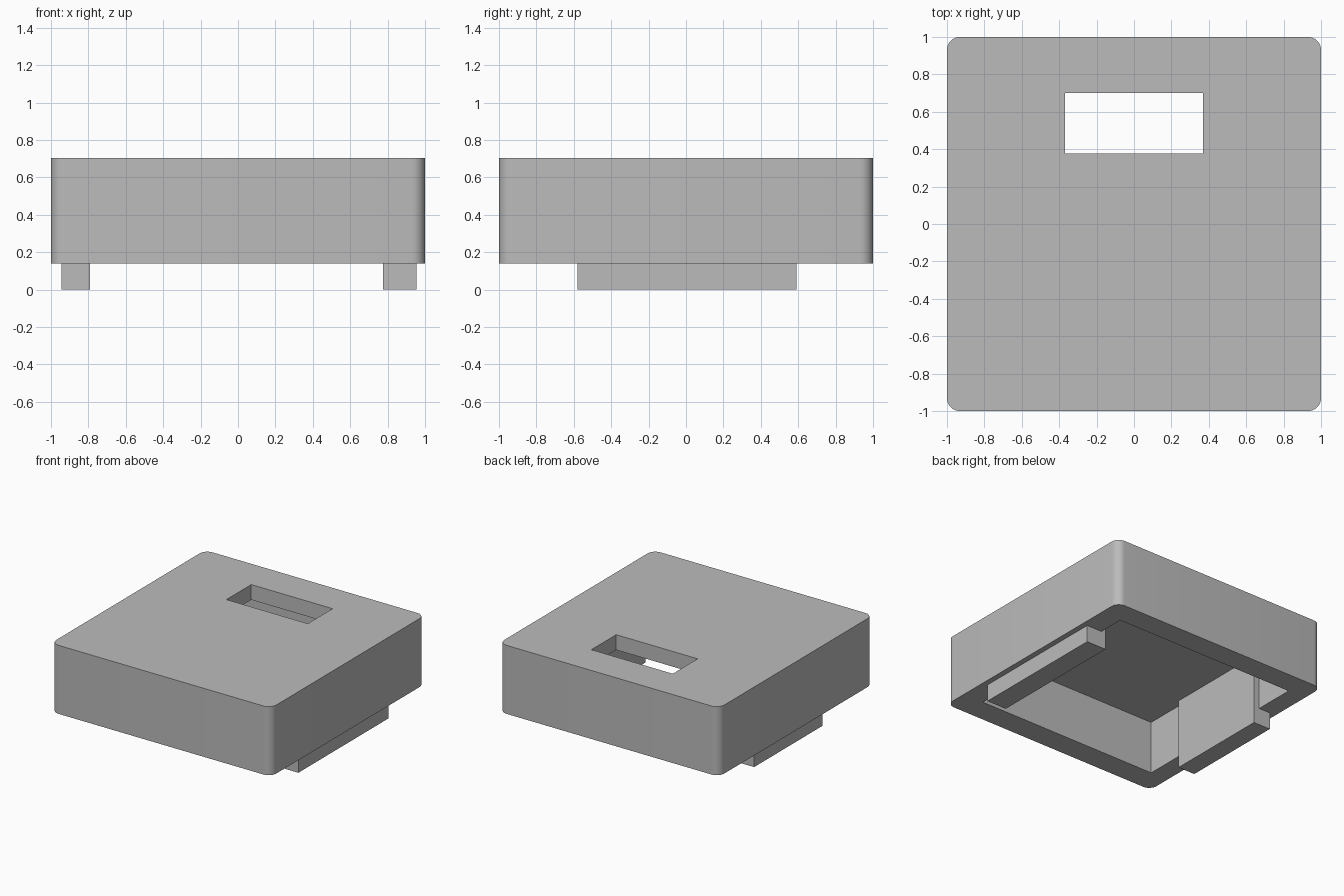
import bpy
import bmesh
from mathutils import Vector

old = bpy.data.objects.get("Cube")
if old:
    bpy.data.objects.remove(old, do_unlink=True)

grey = bpy.data.materials.new("plain grey")
grey.use_nodes = True
COLOUR = (0.5, 0.5, 0.5, 1)
grey.diffuse_color = COLOUR
grey.node_tree.nodes["Principled BSDF"].inputs["Base Color"].default_value = COLOUR


def box(name, low, high, radius=0):
    """Box between two corners, with optional rounded upright edges."""
    low, high = Vector(low), Vector(high)
    bm = bmesh.new()
    bmesh.ops.create_cube(bm, size=1)
    for v in bm.verts:
        v.co = (low + high) / 2 + v.co * (high - low)
    if radius:
        upright = [e for e in bm.edges
                   if abs(e.verts[0].co.z - e.verts[1].co.z) > 0.01]
        bmesh.ops.bevel(bm, geom=upright, offset=radius, segments=8,
                        profile=0.5, affect='EDGES')
    mesh = bpy.data.meshes.new(name)
    bm.to_mesh(mesh)
    bm.free()
    mesh.materials.append(grey)
    obj = bpy.data.objects.new(name, mesh)
    bpy.context.collection.objects.link(obj)
    return obj


def cut(target, cutter):
    """Subtract a cutter, then discard it."""
    cutter.hide_render = True
    mod = target.modifiers.new("cut", 'BOOLEAN')
    mod.operation = 'DIFFERENCE'
    mod.solver = 'EXACT'
    mod.object = cutter
    bpy.context.view_layer.objects.active = target
    bpy.ops.object.modifier_apply(modifier=mod.name)
    bpy.data.objects.remove(cutter, do_unlink=True)


BASE, CEILING, TOP = 0.14, 0.578, 0.703

# Housing: rounded block, hollow from below, with a window in the roof
housing = box("housing", (-1, -1, BASE), (1, 1, TOP), radius=0.07)
cut(housing, box("cavity_cutter", (-0.84, -0.8, 0), (0.815, 0.81, CEILING)))
cut(housing, box("window_cutter", (-0.37, 0.378, 0.4), (0.37, 0.7, 0.9)))
bpy.ops.object.select_all(action='DESELECT')
housing.select_set(True)
bpy.context.view_layer.objects.active = housing
bpy.ops.object.shade_smooth_by_angle(angle=0.6)

# Side rails: run up the inner walls to the roof and stand below the housing
box("left_rail", (0.775, -0.58, 0), (0.955, 0.59, CEILING + 0.02))
box("right_rail", (-0.945, -0.42, 0), (-0.79, 0.465, CEILING + 0.02))
